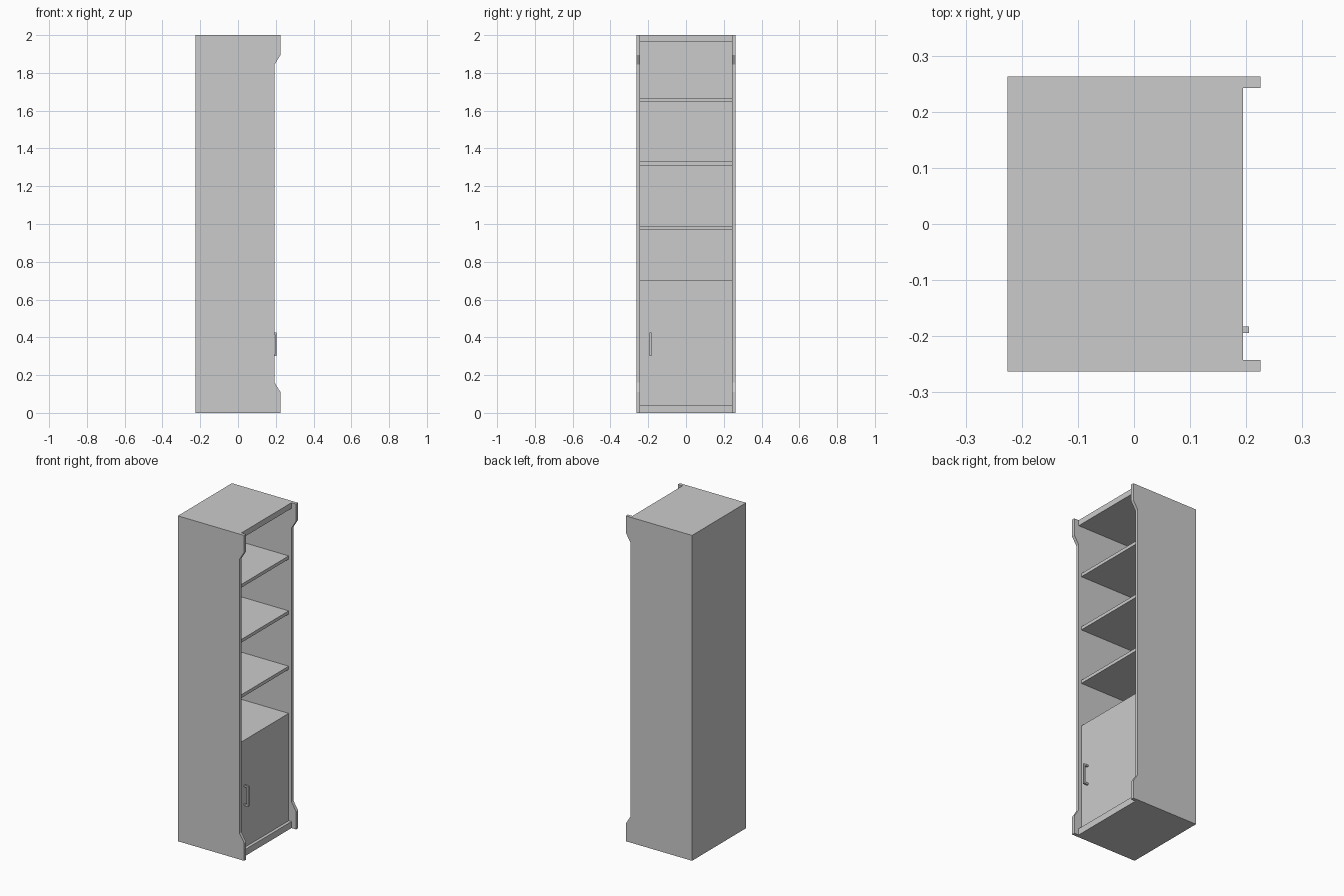
import bpy, bmesh

if "Cube" in bpy.data.objects:
    bpy.data.objects.remove(bpy.data.objects["Cube"])

BACK, FRONT, INNER, OUTER = -0.225, 0.194, 0.2425, 0.2625


def make_object(name, bm):
    bmesh.ops.recalc_face_normals(bm, faces=bm.faces)
    mesh = bpy.data.meshes.new(name)
    bm.to_mesh(mesh)
    bm.free()
    obj = bpy.data.objects.new(name, mesh)
    bpy.context.collection.objects.link(obj)
    return obj


def extrude_profile(name, points, y0, y1):
    """Extrude an (x, z) outline from y0 to y1."""
    bm = bmesh.new()
    face = bm.faces.new([bm.verts.new((x, y0, z)) for x, z in points])
    out = bmesh.ops.extrude_face_region(bm, geom=[face])
    verts = [g for g in out["geom"] if isinstance(g, bmesh.types.BMVert)]
    bmesh.ops.translate(bm, verts=verts, vec=(0, y1 - y0, 0))
    return make_object(name, bm)


def box(name, x0, x1, y0, y1, z0, z1):
    return extrude_profile(name, [(x0, z0), (x1, z0), (x1, z1), (x0, z1)], y0, y1)


# Side panels with flared front feet and crown
side = [(BACK, 0), (0.225, 0), (0.225, 0.11), (FRONT, 0.16),
        (FRONT, 1.845), (0.225, 1.895), (0.225, 2), (BACK, 2)]
extrude_profile("left_side_panel", side, -OUTER, -INNER)
extrude_profile("right_side_panel", side, INNER, OUTER)

# Carcass between the sides
box("base_board", BACK, FRONT, -INNER, INNER, 0, 0.04)
box("top_board", BACK, FRONT, -INNER, INNER, 1.965, 2)
box("back_panel", BACK, BACK + 0.015, -INNER, INNER, 0.04, 1.965)

# Open shelves
for i, z in enumerate((0.97, 1.31, 1.648)):
    box(f"shelf_{i + 1}", BACK + 0.015, 0.175, -INNER, INNER, z, z + 0.02)

# Cupboard top and door
box("cupboard_top", BACK + 0.015, 0.157, -INNER, INNER, 0.68, 0.70)
box("cupboard_door", 0.157, 0.175, -INNER, INNER, 0.04, 0.70)

# Bracket-shaped door handle
handle = [(0.175, 0.30), (0.205, 0.30), (0.205, 0.425), (0.175, 0.425),
          (0.175, 0.415), (0.195, 0.415), (0.195, 0.31), (0.175, 0.31)]
extrude_profile("door_handle", handle, -0.194, -0.183)
